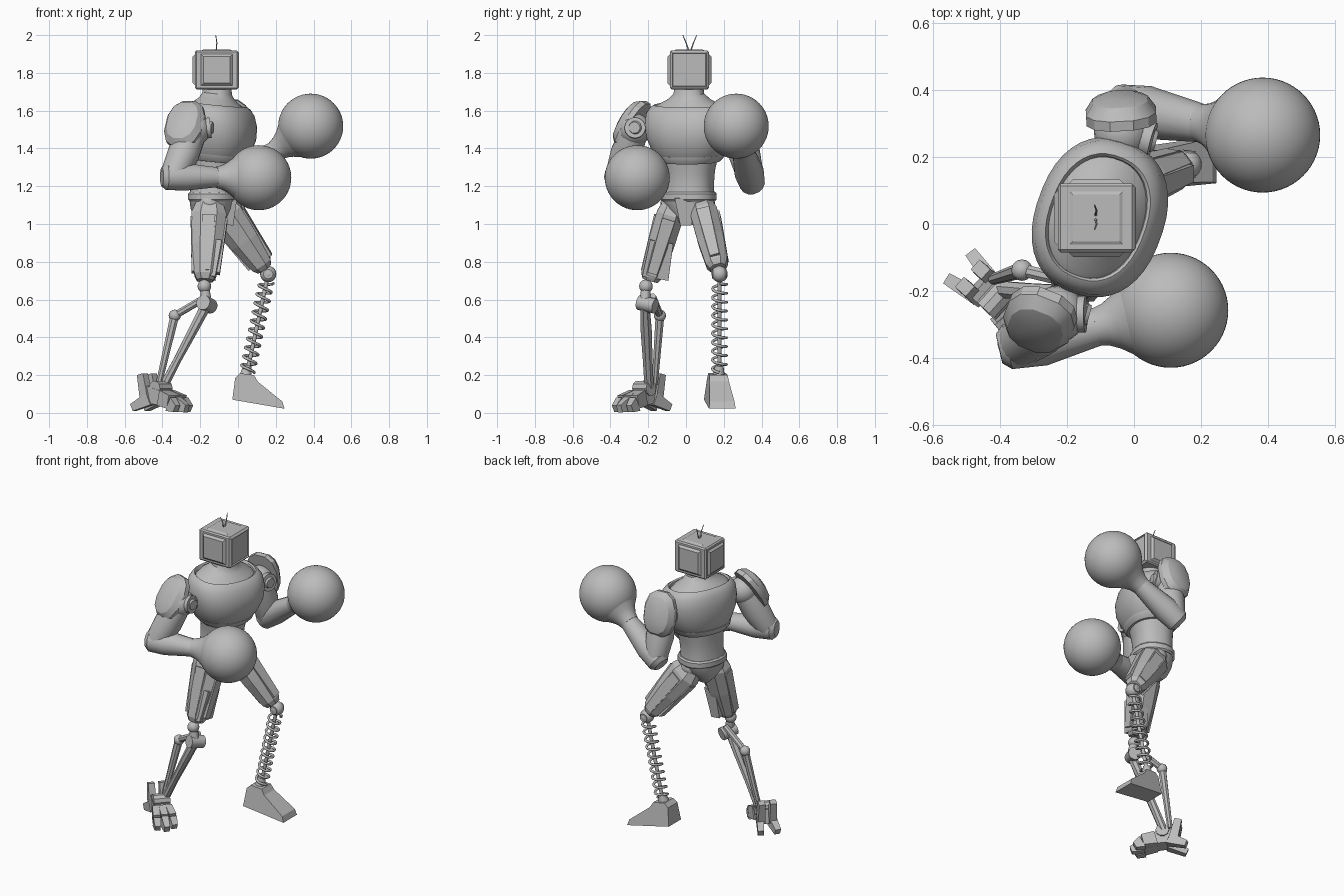
import bpy, bmesh, math
from mathutils import Vector as V, Matrix

cube = bpy.data.objects.get("Cube")
if cube:
    bpy.data.objects.remove(cube, do_unlink=True)

grey = bpy.data.materials.new("plain_grey")
grey.use_nodes = True
COLOUR = (0.5, 0.5, 0.5, 1)
grey.diffuse_color = COLOUR
grey.node_tree.nodes["Principled BSDF"].inputs["Base Color"].default_value = COLOUR


def finish(name, bm, angle=35):
    bmesh.ops.recalc_face_normals(bm, faces=bm.faces)
    mesh = bpy.data.meshes.new(name)
    bm.to_mesh(mesh)
    bm.free()
    mesh.materials.append(grey)
    if angle:
        mesh.polygons.foreach_set("use_smooth", [True] * len(mesh.polygons))
        mesh.set_sharp_from_angle(angle=math.radians(angle))
    ob = bpy.data.objects.new(name, mesh)
    bpy.context.collection.objects.link(ob)
    return ob


def limb(name, rings, hint=(1, 0, 0), n=20, p=2, axis=None, angle=35):
    """Skin rings of (centre, half size along hint, half size across)."""
    bm, loops = bmesh.new(), []
    pts = [V(r[0]) for r in rings]
    for i, (_, ru, rv) in enumerate(rings):
        t = V(axis) if axis else pts[min(i + 1, len(pts) - 1)] - pts[max(i - 1, 0)]
        t.normalize()
        u = V(hint) - t * t.dot(V(hint))
        u.normalize()
        v = t.cross(u)
        loop = []
        for k in range(n):
            a = math.tau * (k + 0.5) / n
            c, s = math.cos(a), math.sin(a)
            c, s = (math.copysign(abs(w) ** (2 / p), w) for w in (c, s))
            loop.append(bm.verts.new(pts[i] + u * ru * c + v * rv * s))
        loops.append(loop)
    for a, b in zip(loops, loops[1:]):
        for k in range(n):
            bm.faces.new((a[k], a[(k + 1) % n], b[(k + 1) % n], b[k]))
    bm.faces.new(loops[0])
    bm.faces.new(loops[-1])
    return finish(name, bm, angle)


def rod(name, a, b, r, r2=None, n=12):
    d = V(b) - V(a)
    hint = (0, 0, 1) if abs(d.z) < 0.7 * d.length else (1, 0, 0)
    return limb(name, [(a, r, r), (b, r2 or r, r2 or r)], hint, n)


def bar(name, a, b, w, h, w2=None, h2=None, hint=(0, 0, 1)):
    """Square-section bar; the corner factor turns the ring into a box."""
    k = math.sqrt(2)
    return limb(name, [(a, w * k, h * k), (b, (w2 or w) * k, (h2 or h) * k)], hint, 4, angle=0)


def ball(name, c, r, seg=40):
    bm = bmesh.new()
    bmesh.ops.create_uvsphere(bm, u_segments=seg, v_segments=seg // 2, radius=r,
                              matrix=Matrix.Translation(c))
    return finish(name, bm)


# Head: boxy set with raised side panels and a thinly framed screen
HEAD = V((-0.113, 0.018, 1.816))
bm = bmesh.new()
bmesh.ops.create_cube(bm, size=1, matrix=Matrix.Translation(HEAD)
                      @ Matrix.Diagonal((0.23, 0.206, 0.206, 1)))
bmesh.ops.bevel(bm, geom=list(bm.edges), offset=0.008, segments=1, affect='EDGES')
bm.normal_update()
screen = [f for f in bm.faces if f.normal.x > 0.9]
bmesh.ops.inset_individual(bm, faces=screen, thickness=0.008, depth=0.004)
bmesh.ops.inset_individual(bm, faces=screen, thickness=0.005, depth=-0.008)
finish("head", bm, 0)
for name, d in (("left", (0, 1, 0)), ("right", (0, -1, 0)), ("rear", (-1, 0, 0)), ("top", (0, 0, 1))):
    D = V(d)
    h = 0.113 if d[0] else 0.102
    hint = (1, 0, 0) if d[2] else (0, 0, 1)
    rise = 0.006 if d[2] else 0.014
    bar("head_panel_" + name, HEAD + D * (h - 0.004), HEAD + D * (h + rise),
        0.088, 0.088, 0.07, 0.07, hint)
for s, side in ((1, "left"), (-1, "right")):
    limb("antenna_" + side, [((-0.115, 0.02 + s * 0.006, 1.92), 0.004, 0.004),
                             ((-0.112, 0.02 + s * 0.02, 1.96), 0.003, 0.003),
                             ((-0.118, 0.02 + s * 0.037, 2.0), 0.002, 0.002)], n=6)

# Torso, turned so that the left shoulder leads
FACING = (0.94, -0.34, 0)
LEAN = (0.1, -0.02, 1)
UP = (0, 0, 1)


def stack(name, rows, axis=LEAN, n=40, p=2.3):
    return limb(name, [((x, y, z), d, w) for x, y, z, d, w in rows], FACING, n, p, axis)


stack("neck", [(-0.11, 0.015, 1.74, 0.075, 0.075), (-0.11, 0.015, 1.69, 0.078, 0.082),
               (-0.11, 0.015, 1.66, 0.095, 0.115), (-0.11, 0.015, 1.635, 0.125, 0.165),
               (-0.11, 0.015, 1.6, 0.15, 0.2)], p=2)
stack("chest_plate", [(-0.11, 0.02, 1.59, 0.13, 0.18), (-0.11, 0.02, 1.625, 0.14, 0.185),
                      (-0.108, 0.02, 1.632, 0.147, 0.192), (-0.106, 0.02, 1.622, 0.16, 0.21),
                      (-0.104, 0.02, 1.59, 0.18, 0.232), (-0.102, 0.02, 1.53, 0.193, 0.24),
                      (-0.104, 0.02, 1.46, 0.19, 0.23), (-0.11, 0.02, 1.4, 0.172, 0.203),
                      (-0.118, 0.02, 1.35, 0.148, 0.172), (-0.12, 0.02, 1.335, 0.135, 0.155)])
stack("chest_rim", [(-0.118, 0.02, 1.368, 0.162, 0.186), (-0.12, 0.02, 1.35, 0.158, 0.178),
                    (-0.12, 0.02, 1.33, 0.142, 0.158)])
stack("abdomen", [(-0.12, 0.02, 1.36, 0.135, 0.15), (-0.125, 0.02, 1.28, 0.12, 0.132),
                  (-0.13, 0.018, 1.2, 0.115, 0.128), (-0.13, 0.015, 1.15, 0.12, 0.135)])
stack("belt", [(-0.13, 0.015, 1.17, 0.122, 0.14), (-0.13, 0.015, 1.16, 0.13, 0.148),
               (-0.13, 0.015, 1.13, 0.13, 0.148), (-0.13, 0.015, 1.12, 0.12, 0.14)], UP, 16)
stack("pelvis", [(-0.13, 0.015, 1.13, 0.122, 0.138), (-0.135, 0.015, 1.08, 0.112, 0.12),
                 (-0.135, 0.015, 1.03, 0.09, 0.06), (-0.13, 0.015, 0.995, 0.06, 0.035)], UP, 20)
bar("front_guard", (-0.025, -0.005, 1.14), (-0.045, 0, 0.995), 0.02, 0.055, 0.02, 0.03, (1, 0, 0))


# Arms: joint, upper arm, forearm, round glove and shoulder pad
def arm(side, shoulder, elbow, glove, joint, pad, out):
    S, E, G, J, P, N = (V(q) for q in (shoulder, elbow, glove, joint, pad, out))
    N.normalize()
    ball("shoulder_" + side, S, 0.085, 24)
    ax = V((0.95, -0.25, 0)).normalized()
    rod("shoulder_joint_" + side, S, J, 0.055, n=20)
    rod("shoulder_cap_" + side, J, J + ax * 0.012, 0.036, 0.03, n=16)
    limb("upper_arm_" + side, [(S, 0.07, 0.07), (S.lerp(E, 0.5), 0.085, 0.085),
                               (E, 0.07, 0.07)])
    d = (G - E).normalized()
    L = (G - E).length
    limb("forearm_" + side, [(E - d * 0.06, 0.05, 0.045), (E - d * 0.035, 0.072, 0.068),
                             (E + d * 0.07, 0.074, 0.08), (E + d * (L - 0.23), 0.054, 0.058),
                             (E + d * (L - 0.19), 0.054, 0.058)], UP, 14)
    limb("glove_cuff_" + side, [(G - d * a, r, r) for a, r in
         ((0.23, 0.057), (0.2, 0.064), (0.17, 0.08), (0.13, 0.11), (0.09, 0.146))], UP, 28)
    ball("glove_" + side, G, 0.172, 56)
    limb("shoulder_pad_" + side, [(P + N * a, h, w) for a, h, w in
         ((-0.045, 0.12, 0.085), (-0.045, 0.145, 0.108), (-0.015, 0.145, 0.108),
          (0.02, 0.115, 0.085), (0.035, 0.07, 0.05))], UP, 12, 2.4, tuple(N), 28)


arm("right", (-0.23, -0.27, 1.5), (-0.345, -0.36, 1.25), (0.11, -0.258, 1.245),
    (-0.145, -0.27, 1.51), (-0.29, -0.305, 1.54), (-0.3, -0.75, 0.5))
arm("left", (-0.035, 0.275, 1.5), (-0.02, 0.345, 1.235), (0.385, 0.266, 1.518),
    (0.055, 0.25, 1.51), (-0.04, 0.352, 1.525), (-0.05, 0.9, 0.2))


# Thighs: faceted core with raised armour strips
def thigh(side, hip, knee, sign):
    H, K = V(hip), V(knee)
    limb("thigh_" + side, [(H, 0.075, 0.06), (H.lerp(K, 0.15), 0.1, 0.078),
                           (H.lerp(K, 0.55), 0.085, 0.075), (H.lerp(K, 0.93), 0.062, 0.062),
                           (K, 0.045, 0.045)], n=8, p=2.3, angle=0)
    t = (K - H).normalized()
    u = (V((1, 0, 0)) - t * t.x).normalized()
    v = t.cross(u)
    for name, w, o in (("front", u, 0.09), ("rear", -u, 0.086), ("outer", v * sign, 0.072)):
        bar(f"thigh_{name}_plate_{side}", H.lerp(K, 0.2) + w * o, H.lerp(K, 0.9) + w * o * 0.74,
            0.01, 0.035, 0.01, 0.026, w)
    ball("hip_" + side, H, 0.07, 20)


thigh("right", (-0.15, -0.065, 1.11), (-0.175, -0.19, 0.7), 1)
thigh("left", (-0.1, 0.085, 1.1), (0.14, 0.17, 0.765), -1)
bar("thigh_guard_right", (-0.125, -0.128, 0.91), (-0.15, -0.162, 0.715), 0.04, 0.062, 0.03,
    0.07, (1, 0, 0))

# Left shin: coil spring round a thin rod
KL, AL = V((0.16, 0.178, 0.735)), V((0.045, 0.177, 0.2))
ball("knee_left", KL, 0.043, 20)
rod("knee_pin_left", KL - V((0, 0.04, 0)), KL + V((0, 0.04, 0)), 0.025)
rod("shin_rod_left", KL, AL, 0.011)
axis = (AL - KL).normalized()
side = axis.cross(V((0, 1, 0))).normalized()
curve = bpy.data.curves.new("shin_spring", 'CURVE')
curve.dimensions, curve.bevel_depth, curve.bevel_resolution = '3D', 0.0075, 2
line = curve.splines.new('POLY')
TURNS, STEPS = 10, 20
line.points.add(TURNS * STEPS)
for i, pt in enumerate(line.points):
    a = math.tau * i / STEPS
    c = KL.lerp(AL, 0.08 + 0.88 * i / (TURNS * STEPS))
    q = c + side * 0.037 * math.cos(a) + V((0, 0.037 * math.sin(a), 0))
    pt.co = (*q, 1)
curve.materials.append(grey)
bpy.context.collection.objects.link(bpy.data.objects.new("shin_spring", curve))

# Left foot: wedge profile, wider towards the sole and turned slightly outwards
profile = [(-0.03, 0.07), (-0.015, 0.185), (0.01, 0.21), (0.085, 0.2), (0.105, 0.165),
           (0.235, 0.06), (0.247, 0.022)]
bm = bmesh.new()
ends = [[bm.verts.new((x, 0.163 + 0.12 * x + s * (0.067 - 0.13 * (z - 0.05)), z))
         for x, z in profile] for s in (-1, 1)]
for loop in ends:
    bm.faces.new(loop)
for k in range(len(profile)):
    j = (k + 1) % len(profile)
    bm.faces.new((ends[0][k], ends[0][j], ends[1][j], ends[1][k]))
finish("foot_left", bm, 0)
rod("ankle_left", (0.04, 0.172, 0.19), (0.05, 0.177, 0.25), 0.035, 0.022)

# Right shin: open linkage of rods and joints
KR, JR, BR = V((-0.178, -0.212, 0.67)), V((-0.165, -0.218, 0.575)), V((-0.335, -0.138, 0.515))
AR = V((-0.4, -0.195, 0.13))
ball("knee_right", KR, 0.036, 20)
rod("knee_link", KR, JR, 0.025, 0.03)
rod("knee_drum", JR + V((-0.02, -0.03, 0.01)), JR + V((0.02, 0.055, -0.01)), 0.04, n=16)
limb("shin_main", [(JR, 0.03, 0.026), (JR.lerp(AR, 0.3), 0.027, 0.032),
                   (JR.lerp(AR, 0.65), 0.022, 0.028), (AR, 0.026, 0.026)], n=8, angle=0)
rod("shin_cross", JR + V((0, 0.04, 0.04)), BR, 0.02, n=8)
ball("shin_joint", BR, 0.032, 16)
rod("shin_rear", BR, AR + V((-0.02, 0.03, 0.02)), 0.025, 0.017, n=8)

# Right foot: narrow clawed toes, pointing diagonally
F = V((0.74, -0.67, 0)).normalized()
S = V((-F.y, F.x, 0))
C = V((-0.405, -0.232, 0))


def at(f, s, z):
    return C + F * f + S * s + V((0, 0, z))


bar("foot_core", at(-0.08, 0, 0.1), at(0.07, 0, 0.07), 0.045, 0.045, 0.035, 0.05)
rod("ankle_drum", at(-0.01, -0.045, 0.13), at(-0.01, 0.055, 0.13), 0.04, n=10)
for k in (-1, 0, 1):
    reach = 0.18 - 0.025 * abs(k)
    bar("toe_base", at(0.03, k * 0.038, 0.08), at(0.11, k * 0.048, 0.058), 0.042, 0.02, 0.036, 0.022)
    bar("toe_tip", at(0.11, k * 0.048, 0.046), at(reach, k * 0.052, 0.022), 0.04, 0.022, 0.02, 0.017)
for k in (-1, 1):
    bar("heel_claw", at(-0.05, k * 0.032, 0.075), at(-0.155, k * 0.052, 0.028), 0.035, 0.024, 0.02, 0.018)
    bar("heel_post", at(-0.075, k * 0.035, 0.07), at(-0.105, k * 0.035, 0.205), 0.028, 0.022,
        0.022, 0.02, F)
